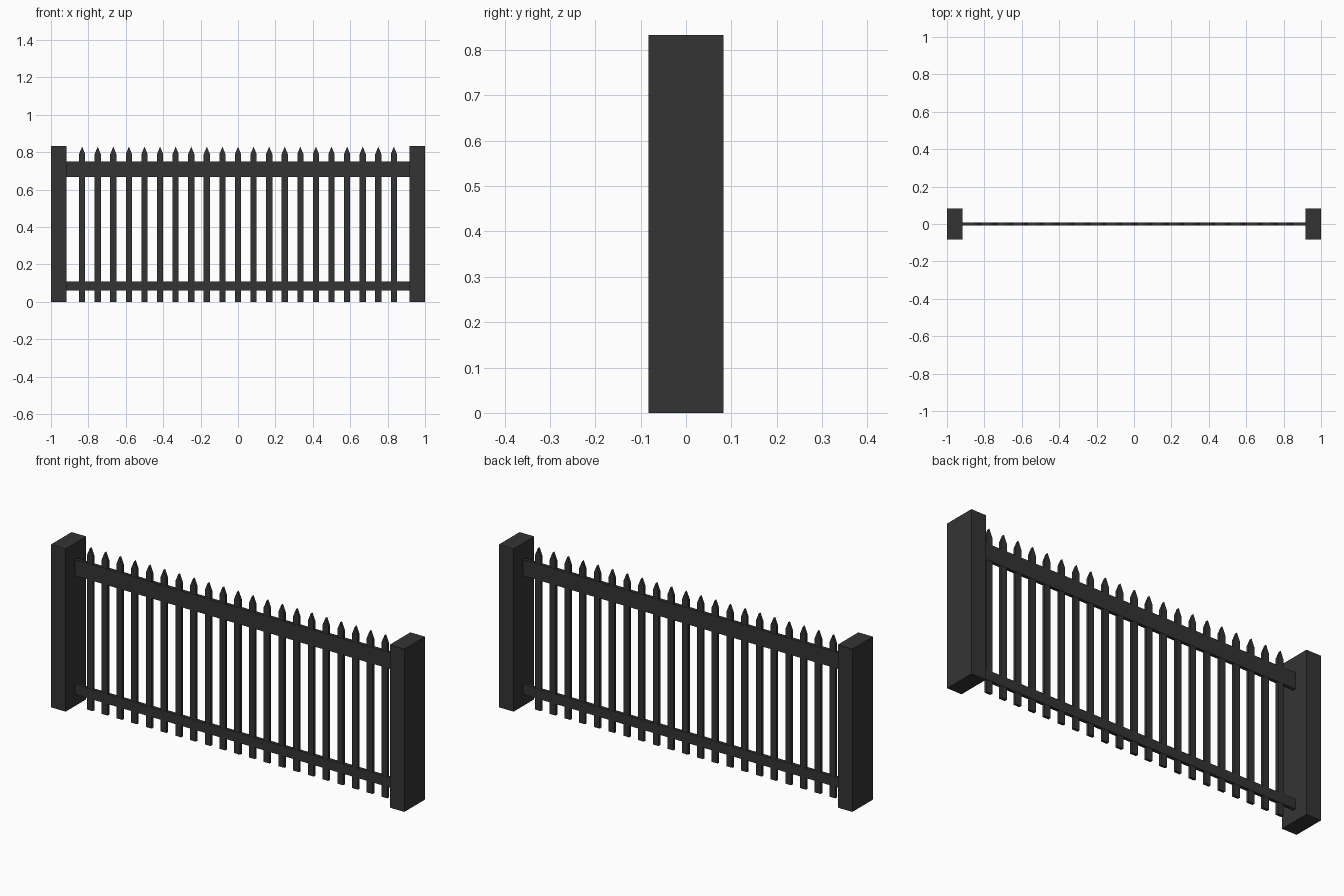
import bpy

if "Cube" in bpy.data.objects:
    bpy.data.objects.remove(bpy.data.objects["Cube"])

# one dark painted-metal colour for the whole fence
mat = bpy.data.materials.new("dark_charcoal")
mat.diffuse_color = (0.034, 0.034, 0.034, 1)
mat.use_nodes = True
mat.node_tree.nodes["Principled BSDF"].inputs["Base Color"].default_value = mat.diffuse_color


def add_mesh(name, verts, faces):
    me = bpy.data.meshes.new(name)
    me.from_pydata(verts, [], faces)
    me.materials.append(mat)
    ob = bpy.data.objects.new(name, me)
    bpy.context.collection.objects.link(ob)
    return ob


def prism(name, profile, half_y):
    """Extrude a counter-clockwise x-z profile from -half_y to +half_y."""
    n = len(profile)
    verts = [(x, -half_y, z) for x, z in profile] + [(x, half_y, z) for x, z in profile]
    faces = [tuple(range(n)), tuple(range(2 * n - 1, n - 1, -1))]
    faces += [(i, i + n, (i + 1) % n + n, (i + 1) % n) for i in range(n)]
    return add_mesh(name, verts, faces)


def box(name, x0, x1, z0, z1, half_y):
    return prism(name, [(x0, z0), (x1, z0), (x1, z1), (x0, z1)], half_y)


# end posts
box("left_post", -1.0, -0.917, 0, 0.833, 0.083)
box("right_post", 0.917, 1.0, 0, 0.833, 0.083)

# rails between the posts
box("top_rail", -0.918, 0.918, 0.667, 0.75, 0.0083)
box("bottom_rail", -0.918, 0.918, 0.06, 0.11, 0.0083)

# pointed pickets
w = 0.0165
for i in range(21):
    x = (i - 10) / 12
    prism(f"picket_{i + 1}",
          [(x - w, 0), (x + w, 0), (x + w, 0.79), (x, 0.83), (x - w, 0.79)], 0.007)
